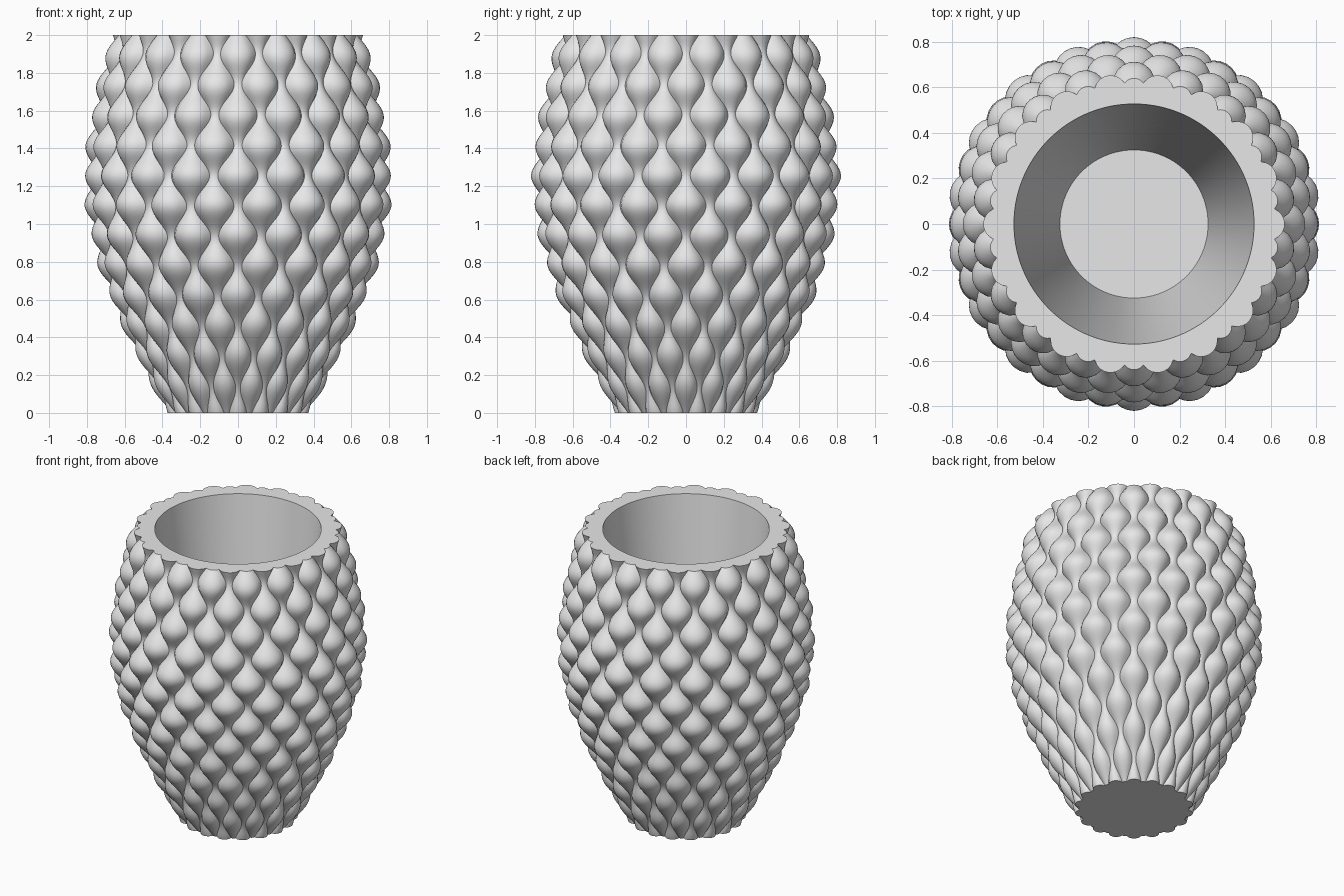
import bpy, bmesh, math

cube = bpy.data.objects.get("Cube")
if cube:
    bpy.data.objects.remove(cube, do_unlink=True)

HEIGHT = 2.0
LOBES = 36            # alternating columns around the vase
SEGMENTS = 8          # faces across each column
RINGS = 132
WAVE = 0.322          # height of one swell-and-neck cycle
SWELL_TOP = 1.9       # height of the highest swell on the front column
LOBE_SIZE, LOBE_SWING = 0.105, 0.05
MOUTH, FLOOR, FLOOR_Z = 0.527, 0.325, 0.1

# Outer silhouette radius at even heights, with one guide value beyond each end
PROFILE = [0.13, 0.38, 0.59, 0.75, 0.82, 0.778, 0.68, 0.54]


def body_radius(z):
    """Smooth curve through the silhouette, reduced to the lobe centre line."""
    steps = len(PROFILE) - 3
    t = z / HEIGHT * steps
    i = min(int(t), steps - 1)
    t -= i
    a, b, c, d = PROFILE[i:i + 4]
    r = b + 0.5 * t * (c - a + t * (2 * a - 5 * b + 4 * c - d + t * (3 * (b - c) + d - a)))
    return r / (1 + LOBE_SIZE + LOBE_SWING)


def scalloped_ring(z):
    """Union of circles whose sizes alternate, swelling and shrinking with height."""
    base = body_radius(z)
    swing = LOBE_SWING * math.cos(2 * math.pi * (z - SWELL_TOP) / WAVE)
    half = math.pi / LOBES
    shift = math.asin(LOBE_SIZE * swing / (math.sin(half) * 1.05))
    points = []
    for lobe in range(LOBES):
        sign = 1 if lobe % 2 == 0 else -1
        size = LOBE_SIZE + sign * swing
        width = half + sign * shift
        for s in range(SEGMENTS):
            off = width * (2 * s / SEGMENTS - 1)
            r = base * (math.cos(off) + math.sqrt(max(0, size ** 2 - math.sin(off) ** 2)))
            angle = -math.pi / 2 + 2 * half * lobe + off
            points.append((r * math.cos(angle), r * math.sin(angle), z))
    return points


def round_ring(radius, z, guide):
    """Plain circle whose points line up with a scalloped ring."""
    return [(radius * x / math.hypot(x, y), radius * y / math.hypot(x, y), z)
            for x, y, _ in guide]


# Clay colour
clay = bpy.data.materials.new("light_grey")
clay.use_nodes = True
grey = (0.8, 0.8, 0.8, 1)
clay.diffuse_color = grey
clay.node_tree.nodes["Principled BSDF"].inputs["Base Color"].default_value = grey

# Outer wall, flat rim, tapered inside and floor as one skin
rings = [scalloped_ring(HEIGHT * i / RINGS) for i in range(RINGS + 1)]
rim = rings[-1]
rings += [round_ring(MOUTH, HEIGHT, rim), round_ring(FLOOR, FLOOR_Z, rim)]

bm = bmesh.new()
loops = [[bm.verts.new(p) for p in ring] for ring in rings]
for low, high in zip(loops, loops[1:]):
    for i in range(len(low)):
        j = (i + 1) % len(low)
        bm.faces.new((low[i], low[j], high[j], high[i]))
bm.faces.new(loops[0][::-1])
bm.faces.new(loops[-1])

mesh = bpy.data.meshes.new("vase")
bm.to_mesh(mesh)
bm.free()
mesh.materials.append(clay)
vase = bpy.data.objects.new("vase", mesh)
bpy.context.collection.objects.link(vase)

# Smooth swells with crisp creases and rim
bpy.ops.object.select_all(action="DESELECT")
vase.select_set(True)
bpy.context.view_layer.objects.active = vase
bpy.ops.object.shade_smooth_by_angle(angle=math.radians(35))
